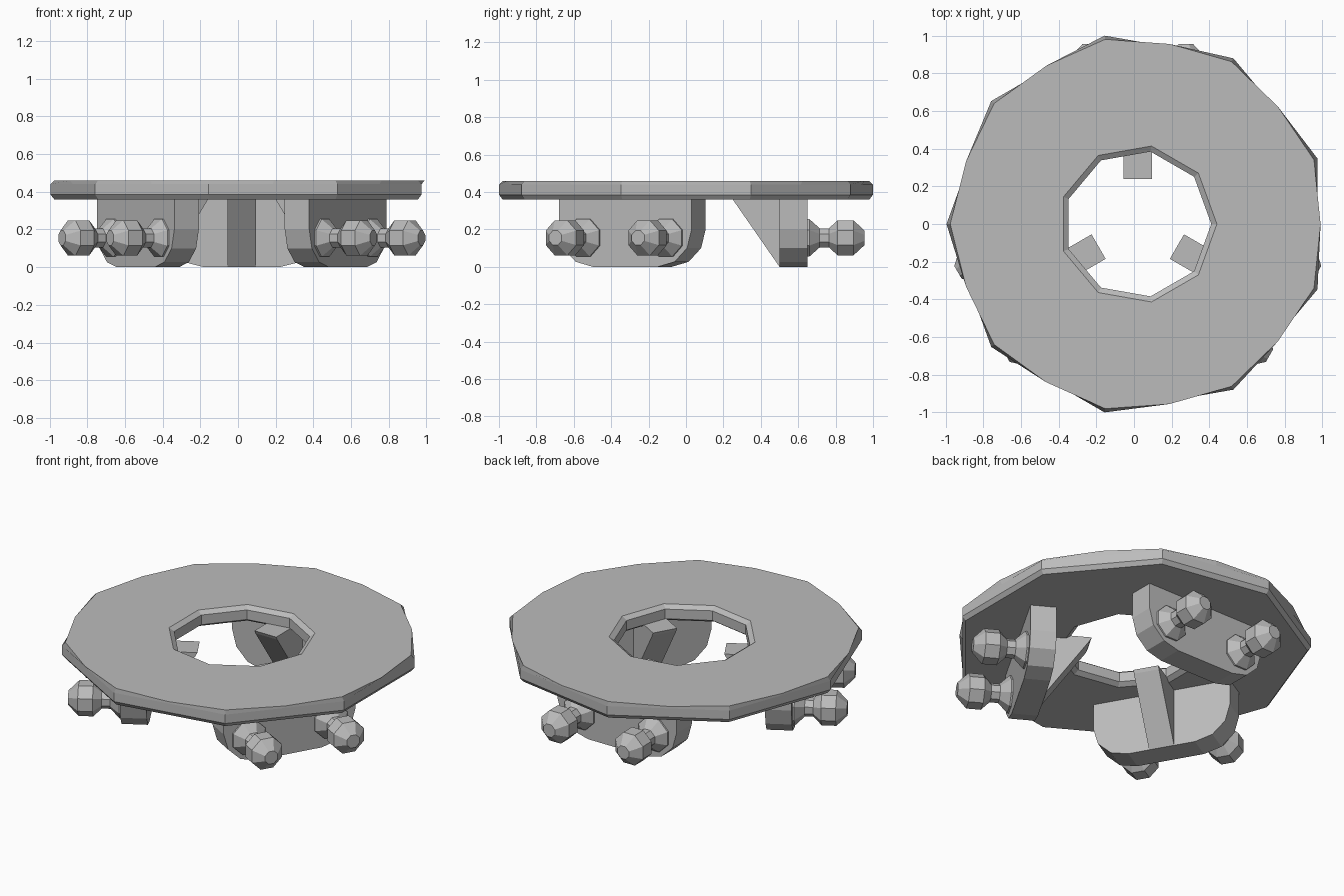
import bpy, bmesh
from math import sin, cos, pi, radians
from mathutils import Matrix

cube = bpy.data.objects.get("Cube")
if cube:
    bpy.data.objects.remove(cube)

CX = 0.02  # shared axis of the ring and the brackets

grey = bpy.data.materials.new("plain_grey")
grey.use_nodes = True
colour = (0.5, 0.5, 0.5, 1)
grey.diffuse_color = colour
grey.node_tree.nodes["Principled BSDF"].inputs["Base Color"].default_value = colour


def finish(name, bm, turn=None):
    bmesh.ops.recalc_face_normals(bm, faces=bm.faces)
    mesh = bpy.data.meshes.new(name)
    bm.to_mesh(mesh)
    bm.free()
    mesh.materials.append(grey)
    ob = bpy.data.objects.new(name, mesh)
    bpy.context.collection.objects.link(ob)
    place = Matrix.Translation((CX, 0, 0))
    ob.matrix_world = place if turn is None else place @ Matrix.Rotation(turn, 4, 'Z')
    return ob


def loft(bm, loops, closed=False):
    rows = [[bm.verts.new(p) for p in loop] for loop in loops]
    n = len(rows[0])
    pairs = list(zip(rows, rows[1:]))
    if closed:
        pairs.append((rows[-1], rows[0]))
    else:
        bm.faces.new(rows[0])
        bm.faces.new(rows[-1])
    for a, b in pairs:
        for i in range(n):
            j = (i + 1) % n
            bm.faces.new((a[i], a[j], b[j], b[i]))


# Ring plate: nine-sided rim and hole, rounded edges
FLAT = cos(pi / 9)


def ring_loop(even, odd, z):
    return [((odd if i % 2 else even) * cos(i * pi / 9),
             (odd if i % 2 else even) * sin(i * pi / 9), z) for i in range(18)]


def outer(r, z):
    return ring_loop(r * FLAT, r, z)


def inner(r, z):
    return ring_loop(r, r * FLAT, z)


bm = bmesh.new()
loft(bm, [outer(0.995, 0.36), outer(1.015, 0.385), outer(1.015, 0.44),
          ring_loop(0.97, 0.995, 0.46),
          inner(0.42, 0.46), inner(0.39, 0.44), inner(0.39, 0.38), inner(0.42, 0.36)],
     closed=True)
finish("ring_plate", bm)

# Bracket outline with rounded lower corners
right = [(0.2 + 0.21 * sin(a), 0.2 - 0.2 * cos(a)) for a in (0, pi / 6, pi / 3, pi / 2)]
right.append((0.41, 0.38))
outline = right + [(-x, z) for x, z in reversed(right)]

# Rib side profile, and the turned neck and ball profile (distance, radius)
rib = [(0.24, 0.38), (0.25, 0.36), (0.50, 0.0), (0.55, 0.0), (0.55, 0.38)]
neck = [(0.63, 0.108), (0.66, 0.108), (0.715, 0.055), (0.80, 0.055)]
BALL, BALL_Y, STUD_X, STUD_Z = 0.11, 0.853, 0.255, 0.155
ball = [(BALL_Y - BALL * cos(a), BALL * sin(a)) for a in
        (radians(22.5 + 45 * k) for k in range(4))]


def turned(bm, profile, x, sides=8):
    loft(bm, [[(x + r * cos((i + 0.5) * 2 * pi / sides), y,
                STUD_Z + r * sin((i + 0.5) * 2 * pi / sides)) for i in range(sides)]
              for y, r in profile])


# Three arms, each with plate, rib and two ball studs
for label, turn in (("back", 0), ("right", 2 * pi / 3), ("left", -2 * pi / 3)):
    bm = bmesh.new()
    loft(bm, [[(x, y, z) for x, z in outline] for y in (0.50, 0.65)])
    finish(label + "_bracket_plate", bm, turn)

    bm = bmesh.new()
    loft(bm, [[(x, y, z) for y, z in rib] for x in (-0.075, 0.075)])
    finish(label + "_bracket_rib", bm, turn)

    for side, x in (("a", -STUD_X), ("b", STUD_X)):
        bm = bmesh.new()
        turned(bm, neck, x)
        finish(label + "_stud_neck_" + side, bm, turn)
        bm = bmesh.new()
        turned(bm, ball, x)
        finish(label + "_stud_ball_" + side, bm, turn)
